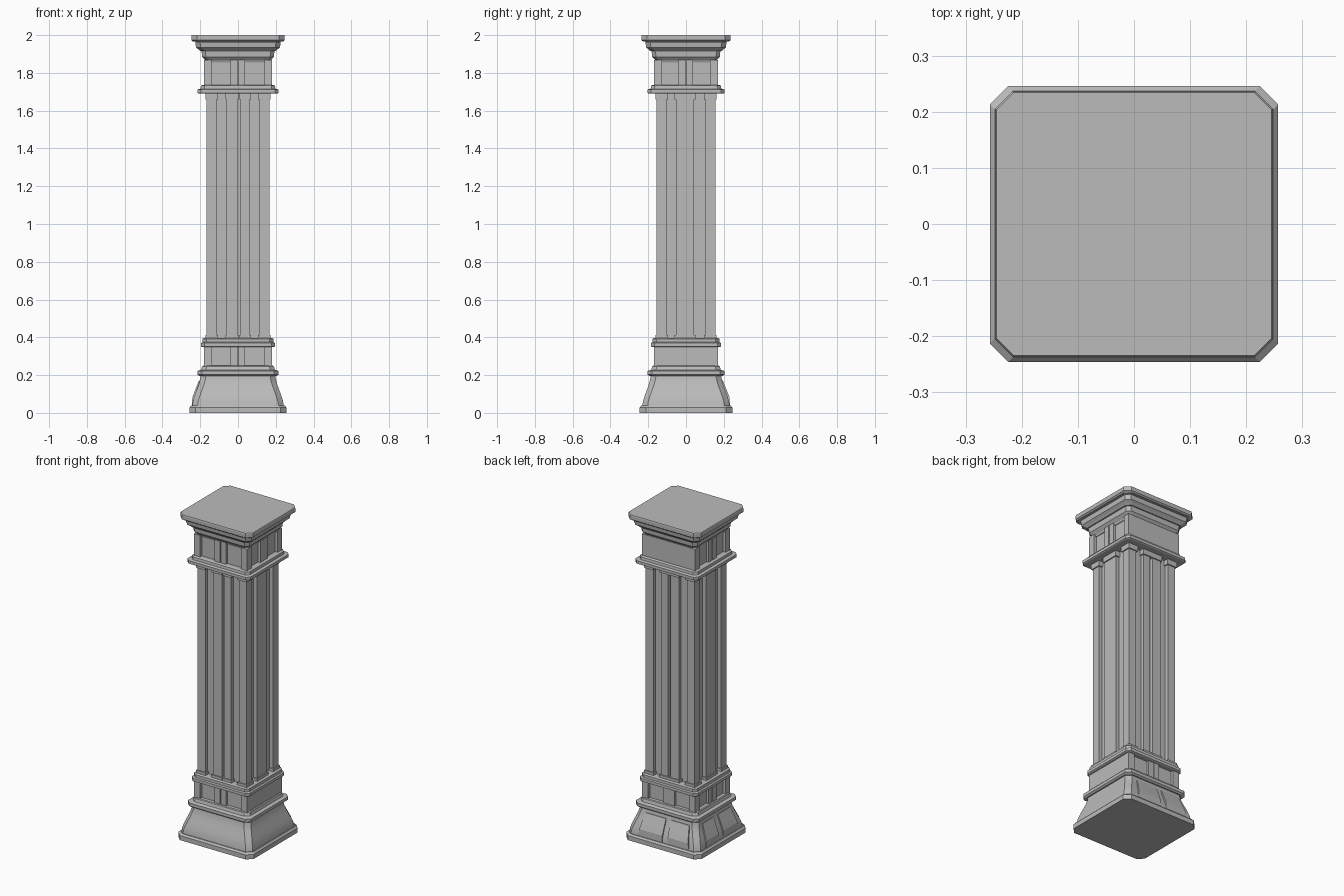
import bpy, bmesh, math

cube = bpy.data.objects.get("Cube")
if cube:
    bpy.data.objects.remove(cube, do_unlink=True)

stone = bpy.data.materials.new("grey stone")
stone.use_nodes = True
GREY = (0.5, 0.5, 0.5, 1)
stone.diffuse_color = GREY
stone.node_tree.nodes["Principled BSDF"].inputs["Base Color"].default_value = GREY

SLIM = 0.011  # the pillar is slightly narrower in y than in x


def finish(name, bm, smooth=False):
    bmesh.ops.recalc_face_normals(bm, faces=bm.faces)
    mesh = bpy.data.meshes.new(name)
    bm.to_mesh(mesh)
    bm.free()
    mesh.materials.append(stone)
    obj = bpy.data.objects.new(name, mesh)
    bpy.context.collection.objects.link(obj)
    if smooth:
        bpy.ops.object.select_all(action="DESELECT")
        obj.select_set(True)
        bpy.context.view_layer.objects.active = obj
        bpy.ops.object.shade_smooth_by_angle(angle=math.radians(30))
    return obj


def skin(bm, rings):
    """Join equal-length vertex rings and cap both ends."""
    for a, b in zip(rings, rings[1:]):
        n = len(a)
        for i in range(n):
            bm.faces.new((a[i], a[(i + 1) % n], b[(i + 1) % n], b[i]))
    bm.faces.new(rings[0])
    bm.faces.new(rings[-1])


def tier(name, profile, chamfer=0.025, smooth=False):
    """Square moulding with clipped corners, from (z, half width) pairs."""
    bm = bmesh.new()
    rings = []
    for z, hx in profile:
        hy, c = hx - SLIM, chamfer
        quarter = [(hx, hy - c), (hx - c, hy)]
        outline = (quarter + [(-x, y) for x, y in reversed(quarter)]
                   + [(-x, -y) for x, y in quarter]
                   + [(x, -y) for x, y in reversed(quarter)])
        rings.append([bm.verts.new((x, y, z)) for x, y in outline])
    skin(bm, rings)
    return finish(name, bm, smooth)


def box(name, x0, x1, y0, y1, z0, z1):
    bm = bmesh.new()
    rings = [[bm.verts.new((x, y, z)) for x, y in
              ((x0, y0), (x1, y0), (x1, y1), (x0, y1))] for z in (z0, z1)]
    skin(bm, rings)
    return finish(name, bm)


def face_bar(name, side, a, b, inner, outer, z0, z1):
    """Upright bar on one side; a..b runs along that side."""
    if side in ("left", "right"):
        s = 1 if side == "left" else -1
        x = sorted((s * inner, s * outer))
        box(f"{side}_{name}", x[0], x[1], a, b, z0, z1)
    else:
        s = 1 if side == "back" else -1
        y = sorted((s * (inner - SLIM), s * (outer - SLIM)))
        box(f"{side}_{name}", a, b, y[0], y[1], z0, z1)


def corner_posts(name, half, width, z0, z1):
    for sx in (-1, 1):
        for sy in (-1, 1):
            x = sorted((sx * (half - width), sx * half))
            y = sorted((sy * (half - SLIM - width), sy * (half - SLIM)))
            label = ("left" if sx > 0 else "right") + ("_back_" if sy > 0 else "_front_")
            box(label + name, x[0], x[1], y[0], y[1], z0, z1)


SIDES = ("front", "back", "left", "right")

# Foot: plinth, flared base and its collar
tier("plinth", [(0, 0.257), (0.028, 0.257), (0.038, 0.248)], 0.033)
tier("flared_base", [(0.036, 0.242), (0.06, 0.239), (0.09, 0.23), (0.12, 0.219),
                     (0.15, 0.208), (0.18, 0.2), (0.2, 0.198)], 0.028, True)
tier("base_collar", [(0.195, 0.205), (0.203, 0.215), (0.222, 0.215), (0.228, 0.195),
                     (0.246, 0.19), (0.25, 0.185)])

# Rough stone chunks over the flare on the worn sides
CHUNK = ((0.04, 0.243), (0.08, 0.242), (0.11, 0.231), (0.172, 0.206), (0.172, 0.18), (0.04, 0.18))
for side, spans in (("back", ((-0.19, -0.04), (0.0, 0.17))),
                    ("right", ((-0.17, -0.02), (0.03, 0.16)))):
    for number, (a, b) in enumerate(spans):
        bm = bmesh.new()
        rings = []
        for t in (a, b):
            if side == "back":
                ring = [(t * (1 - z), r - SLIM, z) for z, r in CHUNK]
            else:
                ring = [(-r, t * (1 - z), z) for z, r in CHUNK]
            rings.append([bm.verts.new(p) for p in ring])
        skin(bm, rings)
        finish(f"{side}_rough_chunk_{number + 1}", bm)

# Lower block and upper frieze, each with posts and paired middle bars
for name, z0, z1, plain in (("block", 0.245, 0.352, "left"), ("frieze", 1.73, 1.868, "back")):
    tier(name + "_core", [(z0, 0.164), (z1, 0.164)], 0.004)
    corner_posts(name + "_post", 0.181, 0.042, z0, z1)
    for side in SIDES:
        if side == plain:
            face_bar(name + "_panel", side, -0.165, 0.165, 0.15, 0.18, z0, z1)
        else:
            face_bar(name + "_bar_1", side, -0.04, -0.003, 0.15, 0.18, z0, z1)
            face_bar(name + "_bar_2", side, 0.0, 0.035, 0.15, 0.178, z0, z1)

# Ring below the shaft
tier("lower_ring", [(0.348, 0.19), (0.352, 0.197), (0.37, 0.197), (0.374, 0.188),
                    (0.392, 0.188), (0.396, 0.182)], 0.02)

# Shaft: recessed core, corner posts and middle ribs with small end caps
tier("shaft_core", [(0.39, 0.143), (1.7, 0.143)], 0.01)
RIBS = {"front": ((-0.06, -0.002), (0.014, 0.062)), "back": ((-0.06, -0.002), (0.014, 0.062)),
        "left": ((-0.054, 0.042),), "right": ((-0.054, 0.042),)}
LEVELS = (("shaft", 0.41, 1.66, 0.0), ("foot_cap", 0.39, 0.412, 0.007), ("head_cap", 1.658, 1.694, 0.007))
for name, z0, z1, grow in LEVELS:
    corner_posts(name + "_post", 0.166 + grow, 0.052 + 2 * grow, z0, z1)
    for side, spans in RIBS.items():
        for number, (a, b) in enumerate(spans):
            face_bar(f"{name}_rib_{number + 1}", side, a - grow, b + grow,
                     0.13, 0.166 + grow, z0, z1)

# Ring above the shaft
tier("upper_ring", [(1.69, 0.208), (1.694, 0.215), (1.712, 0.215), (1.716, 0.198),
                    (1.732, 0.196), (1.736, 0.188)], 0.02)

# Capital: stepped mouldings widening to the top slab
tier("capital_neck", [(1.855, 0.168), (1.865, 0.172), (1.885, 0.19), (1.915, 0.193), (1.918, 0.198)], 0.02)
tier("capital_step", [(1.915, 0.2), (1.925, 0.21), (1.935, 0.222), (1.962, 0.226), (1.968, 0.222)], 0.025)
tier("top_slab", [(1.966, 0.238), (1.973, 0.247), (1.995, 0.247), (2.0, 0.245)], 0.03)
